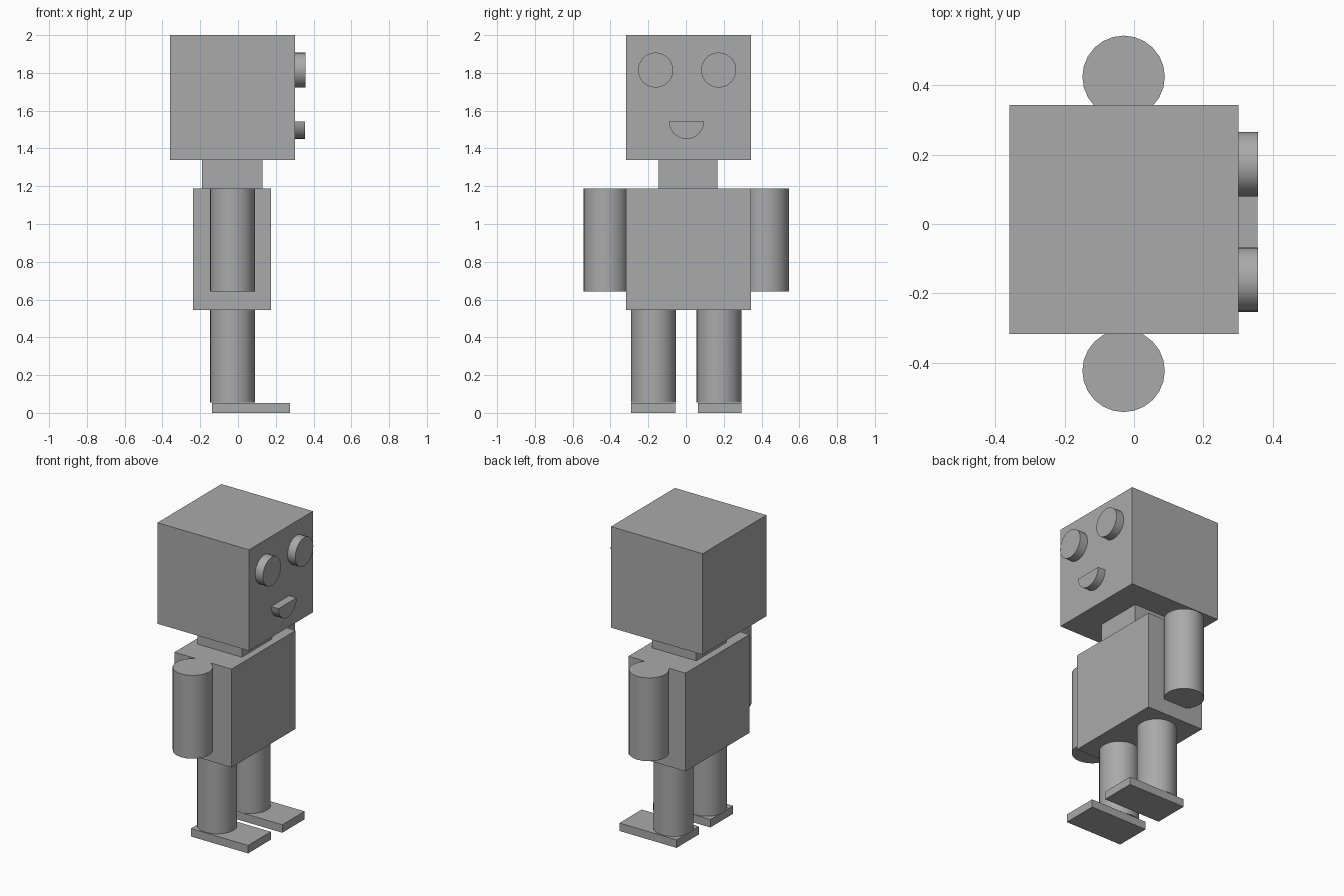
import bpy, bmesh, math
from mathutils import Matrix, Vector

cube = bpy.data.objects.get("Cube")
if cube:
    bpy.data.objects.remove(cube, do_unlink=True)

grey = bpy.data.materials.new("plain_grey")
grey.use_nodes = True
GREY = (0.4, 0.4, 0.4, 1)
grey.diffuse_color = GREY
grey.node_tree.nodes["Principled BSDF"].inputs["Base Color"].default_value = GREY

SIDES = 24


def finish(name, bm, smooth=False):
    bmesh.ops.recalc_face_normals(bm, faces=bm.faces)
    mesh = bpy.data.meshes.new(name)
    bm.to_mesh(mesh)
    bm.free()
    mesh.materials.append(grey)
    obj = bpy.data.objects.new(name, mesh)
    bpy.context.collection.objects.link(obj)
    if smooth:
        bpy.ops.object.select_all(action='DESELECT')
        obj.select_set(True)
        bpy.context.view_layer.objects.active = obj
        bpy.ops.object.shade_smooth_by_angle(angle=math.radians(35))
    return obj


def box(name, x, y, z):
    """Box spanning the given (low, high) ranges."""
    bm = bmesh.new()
    size = Vector(b - a for a, b in (x, y, z))
    centre = Vector((a + b) / 2 for a, b in (x, y, z))
    bmesh.ops.create_cube(bm, size=1, matrix=Matrix.Translation(centre) @ Matrix.Diagonal(size).to_4x4())
    return finish(name, bm)


def prism(name, outline, offset):
    """Closed solid swept from an outline along an offset."""
    bm = bmesh.new()
    face = bm.faces.new([bm.verts.new(p) for p in outline])
    swept = bmesh.ops.extrude_face_region(bm, geom=[face], use_keep_orig=True)
    verts = [v for v in swept["geom"] if isinstance(v, bmesh.types.BMVert)]
    bmesh.ops.translate(bm, verts=verts, vec=offset)
    return finish(name, bm, smooth=True)


def arc(start, end, steps):
    for i in range(steps):
        a = start + (end - start) * i / (steps - 1)
        yield math.cos(a), math.sin(a)


def circle():
    return arc(0, math.tau * (SIDES - 1) / SIDES, SIDES)


def post(name, y, radius, low, high):
    """Upright cylinder on the limb axis."""
    prism(name, [(-0.03 + radius * c, y + radius * s, low) for c, s in circle()], (0, 0, high - low))


# Head, neck and torso
FACE = 0.302
SIDE = (-0.317, 0.343)
box("head", (-0.36, FACE), SIDE, (1.34, 2.0))
box("neck", (-0.19, 0.13), (-0.146, 0.166), (1.187, 1.34))
box("torso", (-0.237, 0.176), SIDE, (0.545, 1.187))

# Limbs and feet
for side, arm_y, leg_y, foot_y in (
    ("right", -0.424, -0.172, (-0.29, -0.056)),
    ("left", 0.425, 0.174, (0.063, 0.293)),
):
    post(side + "_arm", arm_y, 0.119, 0.643, 1.187)
    post(side + "_leg", leg_y, 0.119, 0.056, 0.545)
    box(side + "_foot", (-0.137, 0.276), foot_y, (0, 0.052))

# Raised face features
R = 0.093
for side, y in (("right", -0.161), ("left", 0.173)):
    prism(side + "_eye", [(FACE, y + R * c, 1.815 + R * s) for c, s in circle()], (0.056, 0, 0))
prism("mouth", [(FACE, 0.003 + R * c, 1.543 + R * s) for c, s in arc(math.pi, math.tau, SIDES // 2 + 1)],
      (0.054, 0, 0))
